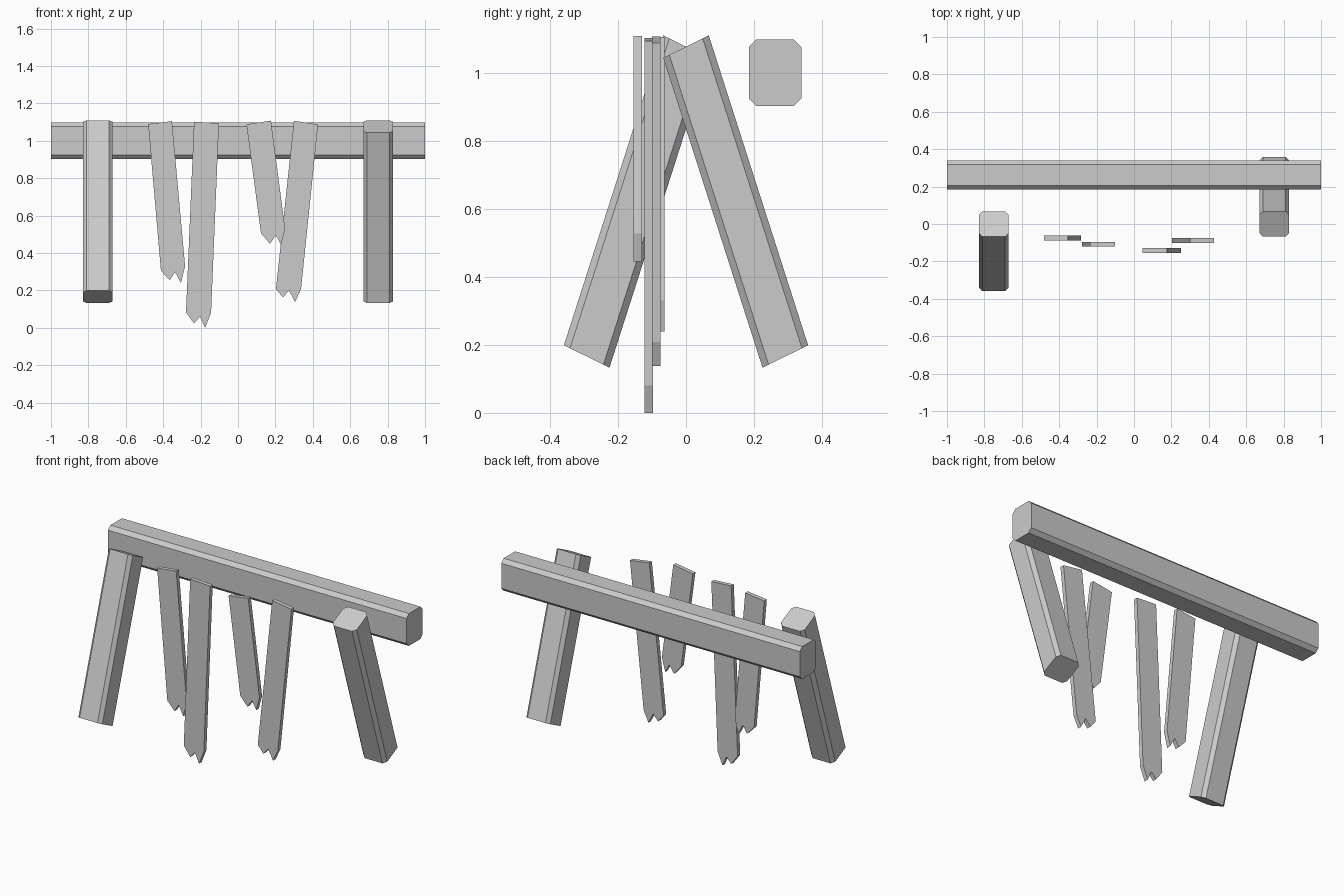
import bpy
import bmesh
from mathutils import Vector

if "Cube" in bpy.data.objects:
    bpy.data.objects.remove(bpy.data.objects["Cube"], do_unlink=True)

# Single plain colour for the whole structure
grey = bpy.data.materials.new("plain_grey")
grey.use_nodes = True
colour = (0.6, 0.6, 0.6, 1)
grey.diffuse_color = colour
grey.node_tree.nodes["Principled BSDF"].inputs["Base Color"].default_value = colour


def prism(name, start_ring, end_ring):
    """Flat-faced solid joining two matching outlines."""
    bm = bmesh.new()
    start = [bm.verts.new(p) for p in start_ring]
    end = [bm.verts.new(p) for p in end_ring]
    bm.faces.new(start)
    bm.faces.new(end[::-1])
    count = len(start)
    for i in range(count):
        j = (i + 1) % count
        bm.faces.new((start[j], start[i], end[i], end[j]))
    bmesh.ops.recalc_face_normals(bm, faces=bm.faces)
    mesh = bpy.data.meshes.new(name)
    bm.to_mesh(mesh)
    bm.free()
    mesh.materials.append(grey)
    obj = bpy.data.objects.new(name, mesh)
    bpy.context.collection.objects.link(obj)
    return obj


def chamfered_ring(centre, half_u, half_v, cut=0.02):
    """Rectangle spanned by two half-axis vectors, with its corners cut off."""
    u, v = Vector(half_u), Vector(half_v)
    a, b = 1 - cut / u.length, 1 - cut / v.length
    corners = [(1, -b), (1, b), (a, 1), (-a, 1), (-1, b), (-1, -b), (-a, -1), (a, -1)]
    return [Vector(centre) + u * s + v * t for s, t in corners]


# Long crossbeam
beam_ends = [chamfered_ring((x, 0.262, 1), (0, 0.077, 0), (0, 0, 0.098), 0.022)
             for x in (-1, 1)]
prism("crossbeam", *beam_ends)

# Two posts leaning in opposite directions, with slanted end cuts
for name, side in (("right_post", -1), ("left_post", 1)):
    across = (0.08, 0, 0)
    depth = (0, 0.067 * side, 0.033)
    top = chamfered_ring((0.75 * side, 0, 1.077), across, depth)
    foot = chamfered_ring((0.75 * side, 0.292 * side, 0.166), across, depth)
    prism(name, top, foot)

# Hanging planks: centre depth, then outline in x and z from the top left corner,
# running clockwise around the splintered lower end
planks = {
    "outer_right_plank": (-0.075, [
        (-0.48, 1.09), (-0.353, 1.105), (-0.283, 0.33), (-0.305, 0.24),
        (-0.337, 0.30), (-0.364, 0.255), (-0.412, 0.305)]),
    "inner_right_plank": (-0.109, [
        (-0.235, 1.102), (-0.102, 1.094), (-0.144, 0.08), (-0.176, 0),
        (-0.203, 0.06), (-0.235, 0.024), (-0.278, 0.083)]),
    "inner_left_plank": (-0.142, [
        (0.045, 1.088), (0.176, 1.108), (0.252, 0.527), (0.23, 0.445),
        (0.203, 0.495), (0.171, 0.45), (0.123, 0.505)]),
    "outer_left_plank": (-0.088, [
        (0.299, 1.107), (0.428, 1.088), (0.337, 0.208), (0.305, 0.138),
        (0.273, 0.2), (0.24, 0.163), (0.203, 0.208)]),
}
half_thickness = 0.0125
for name, (depth, outline) in planks.items():
    front, back = [[(x, depth + offset, z) for x, z in outline]
                   for offset in (-half_thickness, half_thickness)]
    prism(name, front, back)
